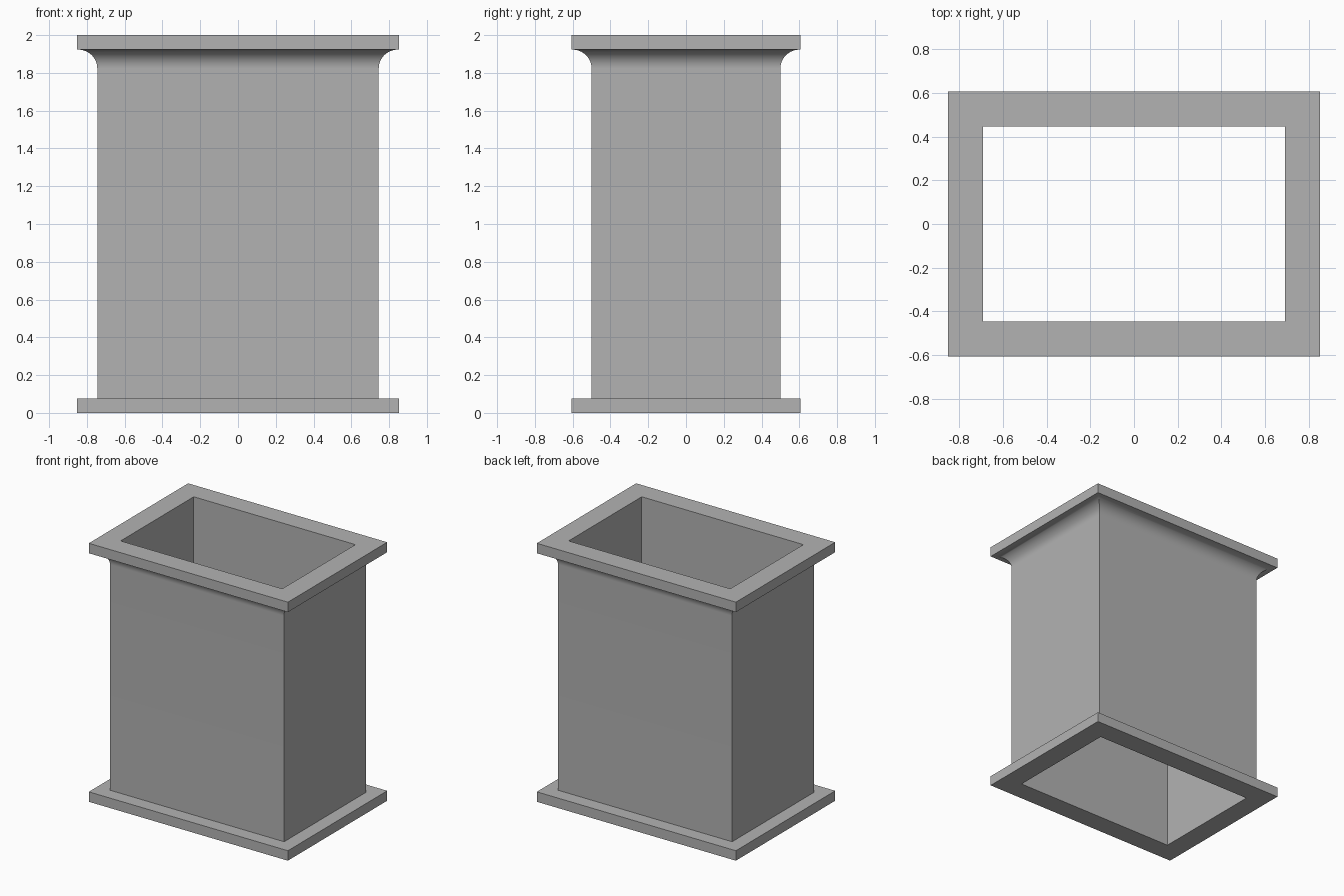
import bpy, bmesh
from math import sin, cos, pi

cube = bpy.data.objects.get("Cube")
if cube:
    bpy.data.objects.remove(cube)

HALF_X, HALF_Y = 0.745, 0.5   # outer wall half sizes
HEIGHT = 2.0
LIP = 0.107                   # flange overhang
WALL = 0.053                  # wall thickness
PLATE = 0.077                 # flange thickness
RADIUS = 0.1                  # fillet under the top flange
STEPS = 16

# Plain grey metal
metal = bpy.data.materials.new("grey_metal")
metal.use_nodes = True
grey = (0.45, 0.45, 0.45, 1)
metal.diffuse_color = grey
metal.node_tree.nodes["Principled BSDF"].inputs["Base Color"].default_value = grey

# Wall section as (outward offset, height): lower flange, fillet, upper flange, bore
under = HEIGHT - PLATE
profile = [(-WALL, 0), (LIP, 0), (LIP, PLATE), (0, PLATE)]
for i in range(STEPS + 1):
    a = pi / 2 * i / STEPS
    profile.append((RADIUS * (1 - cos(a)), under - RADIUS * (1 - sin(a))))
profile += [(LIP, under), (LIP, HEIGHT), (-WALL, HEIGHT)]


def sweep_rectangle(name, section):
    """Sweep a closed section around the rectangular duct with mitred corners."""
    bm = bmesh.new()
    corners = [(-1, -1), (1, -1), (1, 1), (-1, 1)]
    rings = [[bm.verts.new((sx * (HALF_X + d), sy * (HALF_Y + d), z))
              for sx, sy in corners] for d, z in section]
    for k, low in enumerate(rings):
        high = rings[(k + 1) % len(rings)]
        for c in range(4):
            n = (c + 1) % 4
            bm.faces.new((low[c], low[n], high[n], high[c]))
    bmesh.ops.recalc_face_normals(bm, faces=bm.faces)
    mesh = bpy.data.meshes.new(name)
    bm.to_mesh(mesh)
    bm.free()
    mesh.materials.append(metal)
    obj = bpy.data.objects.new(name, mesh)
    bpy.context.collection.objects.link(obj)
    return obj


# Open rectangular duct with both flanges
duct = sweep_rectangle("flanged_duct", profile)
bpy.context.view_layer.objects.active = duct
duct.select_set(True)
bpy.ops.object.shade_smooth_by_angle(angle=pi / 6)
